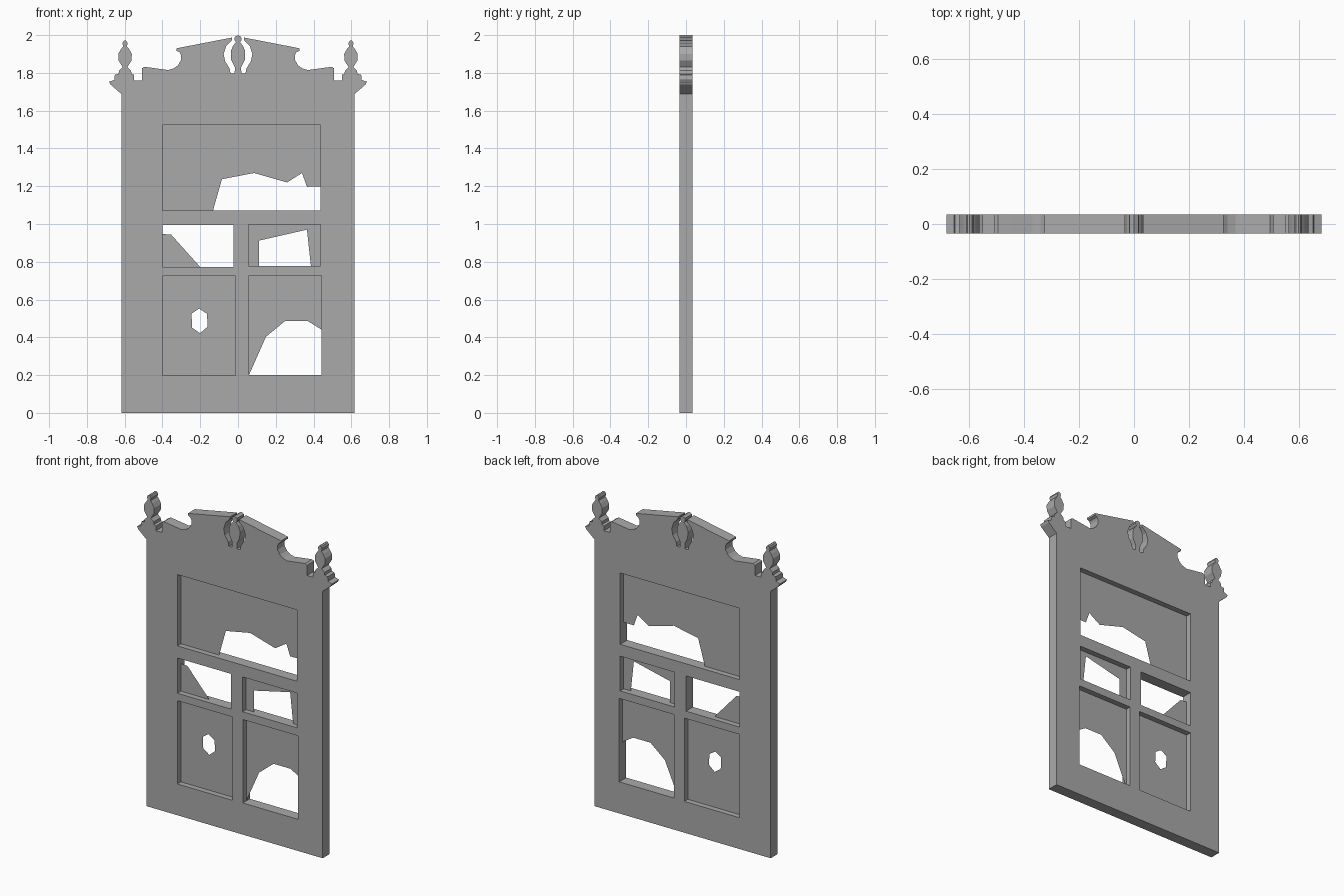
import bpy
import bmesh
from mathutils import Matrix, Vector

cube = bpy.data.objects.get("Cube")
if cube:
    bpy.data.objects.remove(cube, do_unlink=True)

DEPTH = 0.07


def material(name, rgb):
    mat = bpy.data.materials.new(name)
    mat.use_nodes = True
    mat.diffuse_color = (*rgb, 1)
    bsdf = next(n for n in mat.node_tree.nodes if n.type == "BSDF_PRINCIPLED")
    bsdf.inputs["Base Color"].default_value = (*rgb, 1)
    return mat


GREY = material("plain grey", (0.4, 0.4, 0.4))


def mirrored(half, shift=0.0):
    """Close a right-hand (x, z) profile with its reflection."""
    left = [(-x, z) for x, z in reversed(half) if x > 0]
    return [(x + shift, z) for x, z in half + left]


def rect(x0, x1, z0, z1):
    return [(x0, z0), (x1, z0), (x1, z1), (x0, z1)]


def panel(name, loops, depth=0.0):
    """Fill an upright outline with holes; thicken it about y = 0."""
    bm = bmesh.new()
    for loop in loops:
        verts = [bm.verts.new((x, -depth / 2, z)) for x, z in loop]
        for a, b in zip(verts, verts[1:] + verts[:1]):
            bm.edges.new((a, b))
    bmesh.ops.triangle_fill(bm, edges=bm.edges[:], use_beauty=True,
                            normal=(0, -1, 0))
    if depth:
        grown = bmesh.ops.extrude_face_region(bm, geom=bm.faces[:],
                                              use_keep_orig=True)
        moved = [v for v in grown["geom"] if isinstance(v, bmesh.types.BMVert)]
        bmesh.ops.translate(bm, verts=moved, vec=(0, depth, 0))
        bmesh.ops.recalc_face_normals(bm, faces=bm.faces[:])
    mesh = bpy.data.meshes.new(name)
    bm.to_mesh(mesh)
    bm.free()
    mesh.materials.append(GREY)
    obj = bpy.data.objects.new(name, mesh)
    bpy.context.collection.objects.link(obj)
    return obj


# Corner urn, as half-widths from its own axis
URN_X = 0.598
urn = [(0.032, 1.812), (0.012, 1.83), (0.034, 1.865), (0.036, 1.90),
       (0.022, 1.925), (0.01, 1.94), (0.014, 1.957), (0.008, 1.969), (0, 1.973)]
urn_outline = [(URN_X + x, z) for x, z in urn]
urn_outline += [(URN_X - x, z) for x, z in reversed(urn) if x > 0]

# Right half of the silhouette: side, cornice, urn, scroll, centre finial
cornice = [(0.617, 0), (0.616, 1.687), (0.675, 1.738), (0.682, 1.753),
           (0.655, 1.763), (0.652, 1.79), (0.632, 1.795)]
scroll = [(0.564, 1.795), (0.55, 1.79), (0.55, 1.76), (0.508, 1.76),
          (0.508, 1.825), (0.495, 1.832), (0.45, 1.826), (0.37, 1.815),
          (0.34, 1.824), (0.318, 1.84), (0.302, 1.868), (0.302, 1.895),
          (0.31, 1.91), (0.326, 1.918), (0.326, 1.93), (0.032, 1.987)]
niche = [(0.032, 1.972), (0.062, 1.942), (0.076, 1.90), (0.068, 1.86),
         (0.045, 1.825), (0.04, 1.798)]
finial = [(0.018, 1.798), (0.016, 1.83), (0.036, 1.87), (0.038, 1.915),
          (0.026, 1.945), (0.01, 1.962), (0.019, 1.975), (0.017, 1.99), (0, 2.0)]
silhouette = mirrored(cornice + urn_outline + scroll + niche + finial)

# Window openings
top = rect(-0.40, 0.436, 1.072, 1.523)
middle_left = rect(-0.40, -0.024, 0.772, 0.995)
middle_right = rect(0.056, 0.436, 0.777, 0.997)
bottom_left = rect(-0.40, -0.013, 0.198, 0.725)
bottom_right = rect(0.058, 0.443, 0.20, 0.728)

panel("window_frame",
      [silhouette, top, middle_left, middle_right, bottom_left, bottom_right],
      DEPTH)

# Broken panes, thin sheets at mid depth
panel("top_pane", [[
    (-0.40, 1.072), (-0.132, 1.072), (-0.085, 1.237), (0.085, 1.27),
    (0.26, 1.22), (0.339, 1.27), (0.365, 1.197), (0.436, 1.199),
    (0.436, 1.523), (-0.40, 1.523)]])
panel("middle_shard_pane", [[
    (-0.40, 0.772), (-0.20, 0.772), (-0.354, 0.944), (-0.40, 0.947)]])
panel("middle_arched_pane", [[
    (0.056, 0.777), (0.111, 0.777), (0.111, 0.912), (0.365, 0.97),
    (0.386, 0.777), (0.436, 0.777), (0.436, 0.997), (0.056, 0.997)]])
panel("bottom_holed_pane", [bottom_left, [
    (-0.206, 0.552), (-0.164, 0.525), (-0.161, 0.456),
    (-0.201, 0.422), (-0.243, 0.451), (-0.246, 0.525)]])
panel("bottom_broken_pane", [[
    (0.058, 0.20), (0.148, 0.403), (0.249, 0.486), (0.37, 0.486),
    (0.443, 0.44), (0.443, 0.728), (0.058, 0.728)]])
